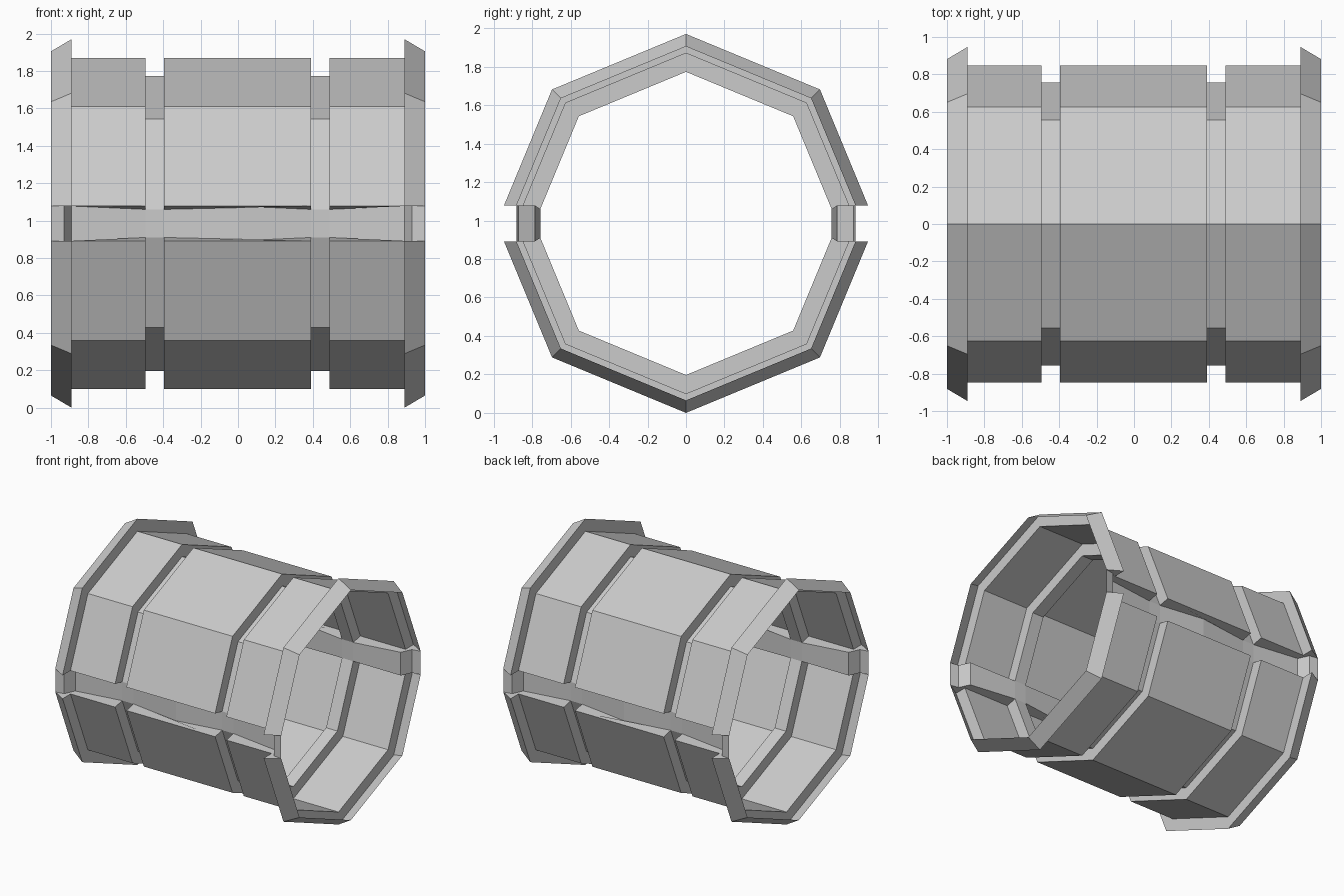
import bpy, bmesh, math

if "Cube" in bpy.data.objects:
    bpy.data.objects.remove(bpy.data.objects["Cube"])

CZ = 0.985                      # height of the tube axis
T = math.tan(math.radians(22.5))
S = math.sqrt(0.5)
SLOT, GROOVE_SLOT = 0.093, 0.075   # half heights of the side slot

# outer profile along x: (x, radius, half slot height)
PROFILE = [(-1, .92, SLOT), (-.89, .985, SLOT), (-.89, .885, SLOT), (-.495, .885, SLOT),
           (-.495, .788, GROOVE_SLOT), (-.395, .788, GROOVE_SLOT), (-.395, .885, SLOT),
           (.39, .885, SLOT), (.39, .788, GROOVE_SLOT), (.49, .788, GROOVE_SLOT),
           (.49, .885, SLOT), (.89, .885, SLOT), (.89, .985, SLOT), (1, .92, SLOT)]


def edge_y(r, h):
    return r - h * T


GY = edge_y(.788, GROOVE_SLOT)
EY = edge_y(.92, SLOT)
# recessed side rail along x: (x, y, half height)
RAIL = [(-1, EY, SLOT), (-.93, .87, SLOT), (-.89, .785, SLOT), (-.495, GY, GROOVE_SLOT),
        (-.395, GY, GROOVE_SLOT), (0, .785, SLOT), (.39, GY, GROOVE_SLOT),
        (.49, GY, GROOVE_SLOT), (.89, .785, SLOT), (.93, .87, SLOT), (1, EY, SLOT)]


def make_object(name, polygons, axes):
    """Mesh from polygons of points, mirrored over the given axes."""
    bm = bmesh.new()
    for poly in polygons:
        bm.faces.new([bm.verts.new(p) for p in poly])
    bmesh.ops.remove_doubles(bm, verts=bm.verts, dist=1e-4)
    bmesh.ops.recalc_face_normals(bm, faces=bm.faces)
    # make the set of faces point outward from the axis
    if sum(f.normal.y * f.calc_area() for f in bm.faces) < 0:
        bmesh.ops.reverse_faces(bm, faces=bm.faces)
    mesh = bpy.data.meshes.new(name)
    bm.to_mesh(mesh)
    bm.free()
    obj = bpy.data.objects.new(name, mesh)
    obj.location.z = CZ
    bpy.context.collection.objects.link(obj)
    mod = obj.modifiers.new("mirror", 'MIRROR')
    mod.use_axis = axes
    mod.merge_threshold = 1e-4
    return obj


def ring(x, r, h):
    return [(x, 0, r), (x, S * r, S * r), (x, edge_y(r, h), h)]


# octagonal shell quarter: two flats swept along the profile
shell = []
rings = [ring(*p) for p in PROFILE]
for a, b in zip(rings, rings[1:]):
    for i in range(2):
        shell.append([a[i], a[i + 1], b[i + 1], b[i]])
make_object("octagonal_shell", shell, (False, True, True))

# slot ledges closing the gap between the shell edge and the rail
edge = [r[2] for r in rings]
rail = [(x, y, h) for x, y, h in RAIL]
ledges = [edge[:4] + [rail[3], rail[2], rail[1]],
          [edge[6], edge[7], rail[6], rail[5], rail[4]],
          edge[10:] + [rail[9], rail[8], rail[7]]]
make_object("slot_ledges", ledges, (False, True, True))

# recessed rails on both sides
strips = [[(a[0], a[1], -a[2]), (b[0], b[1], -b[2]), b, a] for a, b in zip(rail, rail[1:])]
make_object("side_rails", strips, (False, True, False))
